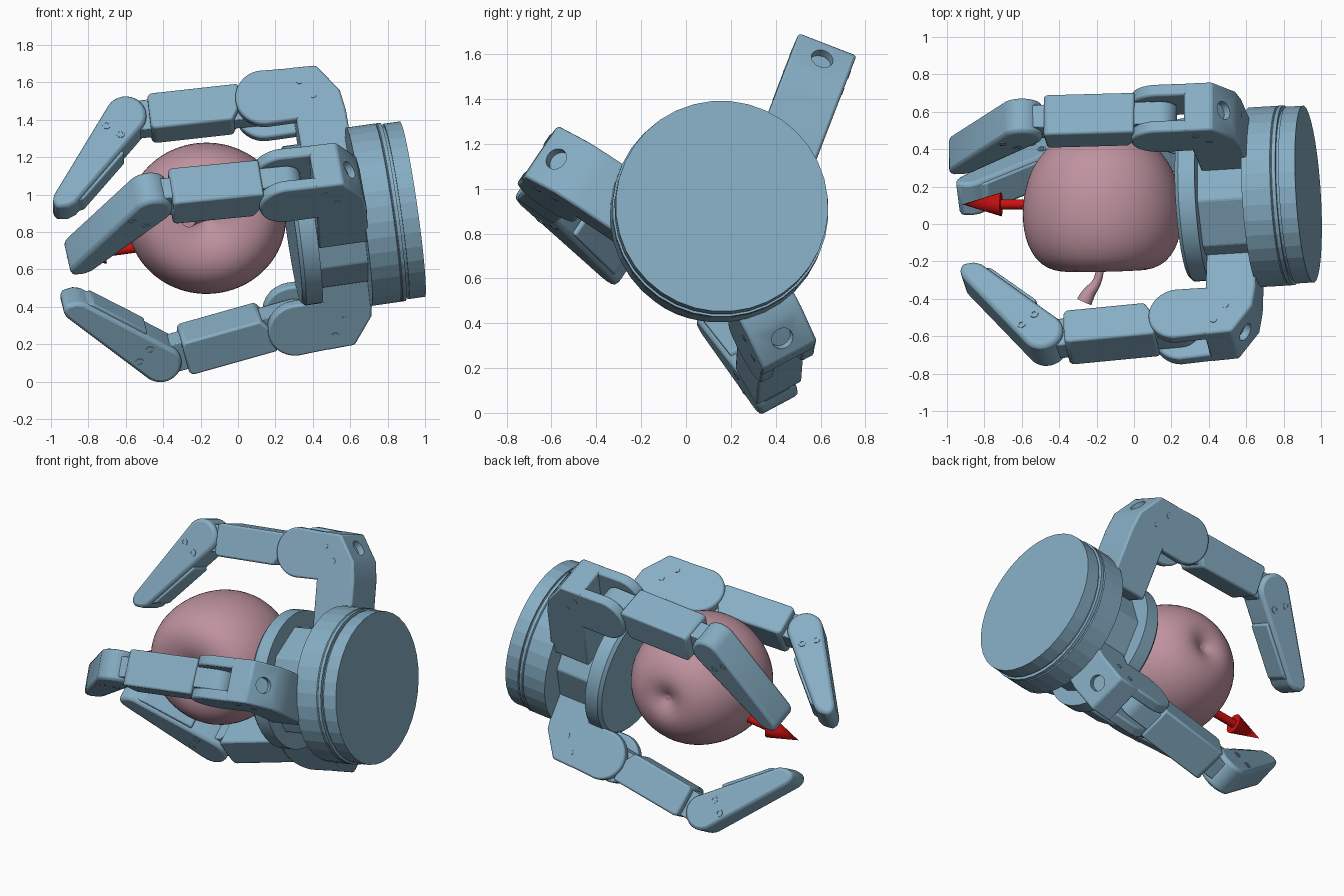
import bpy, bmesh, math
from mathutils import Vector as V

if "Cube" in bpy.data.objects:
    bpy.data.objects.remove(bpy.data.objects["Cube"])


def material(name, rgb):
    m = bpy.data.materials.new(name)
    m.diffuse_color = (*rgb, 1)
    m.use_nodes = True
    m.node_tree.nodes["Principled BSDF"].inputs["Base Color"].default_value = m.diffuse_color
    return m


BLUE = material("blue_metal", (0.24, 0.42, 0.55))
PINK = material("pink_skin", (0.52, 0.29, 0.35))
RED = material("red_paint", (0.6, 0.005, 0.005))


def finish(name, bm, mat, bevel=0, angle=None):
    bmesh.ops.remove_doubles(bm, verts=bm.verts, dist=1e-5)
    bmesh.ops.recalc_face_normals(bm, faces=bm.faces)
    me = bpy.data.meshes.new(name)
    bm.to_mesh(me)
    bm.free()
    ob = bpy.data.objects.new(name, me)
    bpy.context.collection.objects.link(ob)
    me.materials.append(mat)
    if angle:
        bpy.ops.object.select_all(action='DESELECT')
        ob.select_set(True)
        bpy.context.view_layer.objects.active = ob
        bpy.ops.object.shade_smooth_by_angle(angle=math.radians(angle))
    if bevel:
        b = ob.modifiers.new("bevel", 'BEVEL')
        b.width, b.segments, b.limit_method = bevel, 2, 'ANGLE'
    return ob


def prism(name, prof, frame, w0, w1, bevel=0.012, angle=30):
    """Extrude a profile given in the frame's x/y plane from w0 to w1."""
    o, x, y = frame
    z = x.cross(y)
    bm = bmesh.new()
    ends = [[bm.verts.new(o + x * a + y * b + z * w) for a, b in prof] for w in (w0, w1)]
    for e in ends:
        bm.faces.new(e)
    n = len(prof)
    for i in range(n):
        j = (i + 1) % n
        bm.faces.new((ends[0][i], ends[0][j], ends[1][j], ends[1][i]))
    return finish(name, bm, BLUE, bevel, angle)


def lathe(name, prof, origin, axis, n, mat, bevel=0, angle=None):
    """Spin (radius, height) points round an axis."""
    axis = V(axis).normalized()
    x = axis.orthogonal().normalized()
    y = axis.cross(x)
    bm = bmesh.new()
    rings = []
    for r, h in prof:
        c = V(origin) + axis * h
        if r == 0:
            rings.append([bm.verts.new(c)] * n)
        else:
            rings.append([bm.verts.new(c + (x * math.cos(math.tau * k / n)
                          + y * math.sin(math.tau * k / n)) * r) for k in range(n)])
    for p, q in zip(rings, rings[1:]):
        for k in range(n):
            j = (k + 1) % n
            quad = list(dict.fromkeys((p[k], p[j], q[j], q[k])))
            bm.faces.new(quad)
    return finish(name, bm, mat, bevel, angle)


def arc(r, a0, a1, n=16):
    return [(r * math.cos(math.radians(a0 + (a1 - a0) * i / n)),
             r * math.sin(math.radians(a0 + (a1 - a0) * i / n))) for i in range(n + 1)]


# wrist drum, palm core and round palm pad share one tilted axis
D = V((0.985, 0.06, 0.14)).normalized()
C = V((0.932, 0.16, 0.922))
lathe("wrist_drum", [(0, 0), (0.475, 0), (0.475, -0.09), (0.46, -0.09), (0.46, -0.105),
      (0.483, -0.105), (0.483, -0.125), (0.477, -0.13), (0.483, -0.135), (0.483, -0.29), (0, -0.29)],
      C, D, 36, BLUE)
lathe("palm_core", [(0, -0.27), (0.35, -0.27), (0.35, -0.58), (0, -0.58)], C, D, 8, BLUE, 0.01)
lathe("palm_pad", [(0, -0.55), (0.43, -0.55), (0.43, -0.64), (0.41, -0.66), (0, -0.66)],
      C, D, 48, BLUE, 0, 30)

# profiles shared by the three fingers
CHEEK = arc(0.155, 95, 265) + [(0.2, -0.155), (0.2, 0.14)]
MIDDLE = [(0.13, 0.102), (0.13, -0.02), (0.18, -0.104), (0.6, -0.104), (0.618, -0.085),
          (0.618, 0.085), (0.6, 0.102)]
DISTAL = arc(0.11, 90, 270) + [(0.57, -0.07), (0.61, -0.05), (0.65, 0), (0.63, 0.04), (0.59, 0.055)]
TIP_PAD = [(0.16, -0.06), (0.18, -0.116), (0.52, -0.09), (0.56, -0.06)]


def finger(tag, rad, j0, j1, tip, depth):
    j0, j1, tip = V(j0), V(j1), V(tip)
    rad = V((0, *rad))
    rad = (rad - D * rad.dot(D)).normalized()

    def frame(p, direction):
        x = direction.normalized()
        return p, x, (rad - x * rad.dot(x)).normalized()

    # knuckle post rising from the palm, with forked cheeks
    f = frame(j0, D)
    post = prism(tag + "_post", [(0.15, 0.145), (0.15, -depth), (0.42, -depth), (0.42, -0.14),
                 (0.405, -0.02), (0.3, 0.138)], f, -0.138, 0.138)
    for s in (-1, 1):
        a, b = sorted((s * 0.07, s * 0.138))
        prism(tag + "_cheek", CHEEK, f, a, b)
    # round recess in the sloping back face
    n = (f[1] * 0.158 + f[2] * 0.105).normalized()
    cut = lathe(tag + "_recess_cutter", [(0, -0.04), (0.05, -0.04), (0.05, 0.05), (0, 0.05)],
                j0 + f[1] * 0.352 + f[2] * 0.06, n, 24, BLUE)
    cut.hide_render = True
    cut.hide_set(True)
    m = post.modifiers.new("recess", 'BOOLEAN')
    m.object, m.solver = cut, 'EXACT'
    # pivot pins on both sides of the knuckle
    z = f[1].cross(f[2])
    for s in (-1, 1):
        for a, b in ((0.2, 0.06), (0.26, -0.03)):
            lathe(tag + "_pin", [(0, 0.13), (0.018, 0.13), (0.018, 0.141), (0, 0.141)],
                  j0 + f[1] * a + f[2] * b, z * s, 12, BLUE)

    # middle link and the narrower web through both joints
    f = frame(j0, j1 - j0)
    length = (j1 - j0).length
    prism(tag + "_middle", MIDDLE, f, -0.115, 0.115)
    prism(tag + "_web", arc(0.09, 90, 270) + [(length + p, q) for p, q in arc(0.085, -90, 90)],
          f, -0.065, 0.065, 0.006)

    # curved fingertip link, grip pad and side screws
    f = frame(j1, tip - j1)
    prism(tag + "_distal", DISTAL, f, -0.1, 0.1, 0.02)
    prism(tag + "_grip_pad", TIP_PAD, f, -0.08, 0.08, 0.008)
    z = f[1].cross(f[2])
    for s in (-1, 1):
        for a, b in ((0.107, -0.04), (0.11, 0.05)):
            lathe(tag + "_screw", [(0, 0.09), (0.023, 0.09), (0.023, 0.104), (0.012, 0.104),
                  (0.012, 0.098), (0, 0.098)], j1 + f[1] * a + f[2] * b, z * s, 16, BLUE)


finger("upper_finger", (0.36, 0.93), (0.14, 0.565, 1.475), (-0.6, 0.545, 1.393), (-0.955, 0.36, 0.917), 0.5)
finger("front_finger", (-0.83, 0.56), (0.25, -0.55, 1.05), (-0.475, -0.62, 0.98), (-0.88, -0.28, 0.66), 0.45)
finger("lower_finger", (0.47, -0.88), (0.3, 0.38, 0.335), (-0.42, 0.365, 0.133), (-0.89, 0.15, 0.42), 0.38)

# fruit lying on its side, stem towards the front, slightly flattened
fruit = lathe("fruit", [(0, 0.29), (0.06, 0.33), (0.19, 0.38), (0.35, 0.34), (0.43, 0.18), (0.435, 0.0),
              (0.39, -0.18), (0.28, -0.32), (0.15, -0.375), (0.06, -0.35), (0.02, -0.325), (0, -0.33)],
              (-0.17, 0.115, 0.875), (0.02, -1, -0.03), 24, PINK, 0, 180)
fruit.scale.z, fruit.location.z = 0.95, 0.875 * 0.05
fruit.modifiers.new("smooth", 'SUBSURF').render_levels = 2
fruit.modifiers["smooth"].levels = 2

cu = bpy.data.curves.new("fruit_stem", 'CURVE')
cu.dimensions, cu.bevel_depth, cu.bevel_resolution, cu.use_fill_caps = '3D', 0.03, 4, True
sp = cu.splines.new('NURBS')
sp.points.add(4)
path = ((-0.17, -0.12, 0.88, 0.7), (-0.18, -0.25, 0.88, 0.7), (-0.2, -0.32, 0.875, 0.8),
        (-0.245, -0.37, 0.87, 1.2), (-0.265, -0.415, 0.865, 1.4))
for p, (x, y, z, r) in zip(sp.points, path):
    p.co, p.radius = (x, y, z, 1), r
sp.use_endpoint_u, sp.order_u = True, 3
cu.materials.append(PINK)
bpy.context.collection.objects.link(bpy.data.objects.new("fruit_stem", cu))

# red direction arrow leaving the fruit
lathe("arrow", [(0, 0), (0.027, 0), (0.027, 0.55), (0.064, 0.55), (0, 0.76)],
      (-0.165, 0.105, 0.77), (-1, 0, -0.14), 24, RED, 0, 30)
